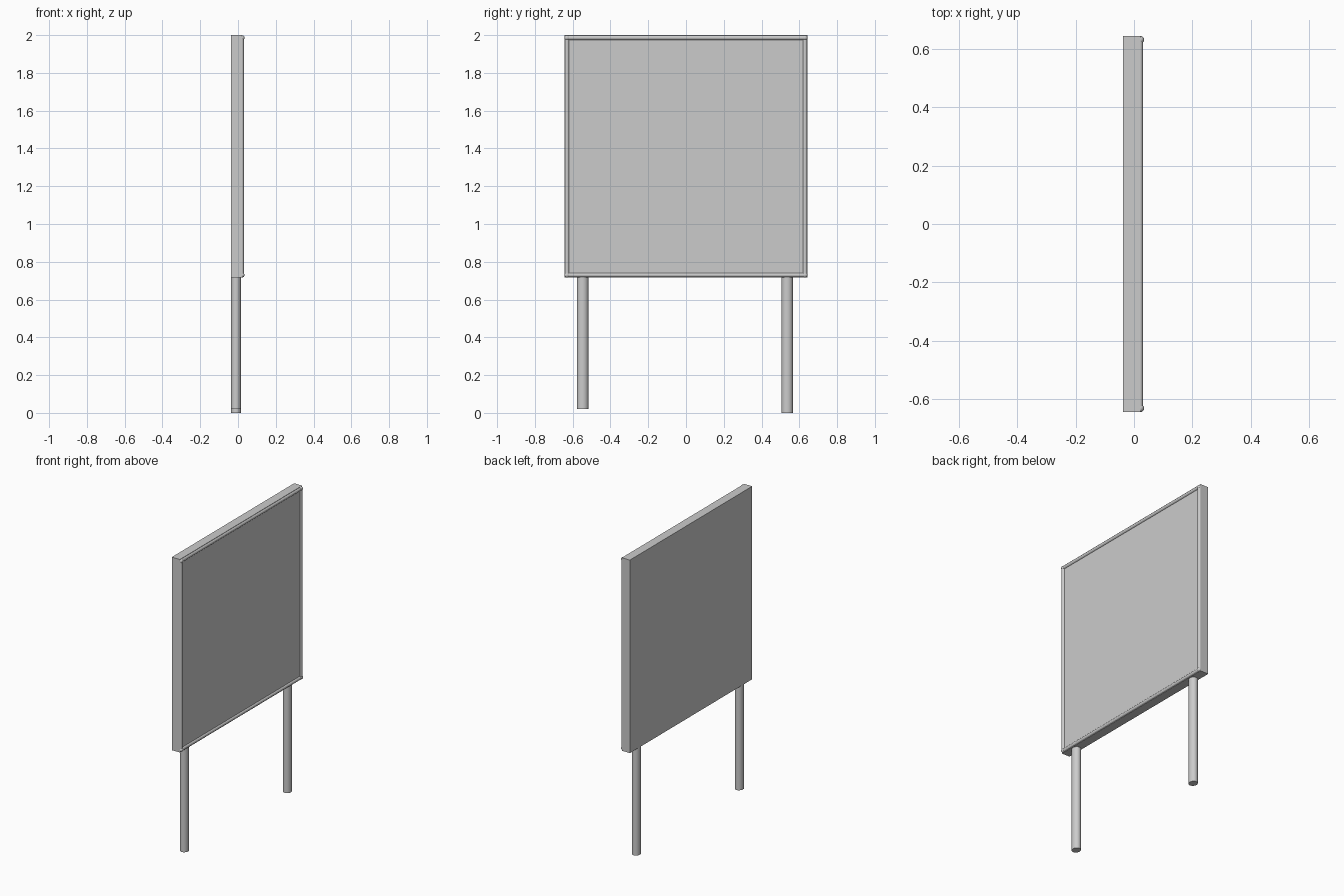
import bpy
from mathutils import Vector

if "Cube" in bpy.data.objects:
    bpy.data.objects.remove(bpy.data.objects["Cube"])

grey = bpy.data.materials.new("plain grey")
grey.diffuse_color = (0.6, 0.6, 0.6, 1)
grey.use_nodes = True
grey.node_tree.nodes["Principled BSDF"].inputs["Base Color"].default_value = grey.diffuse_color

HALF, Z0, Z1 = 0.643, 0.716, 2.0   # board half width, bottom, top
FACE = 0.022                       # x of the framed face


def finish(name, smooth=True):
    ob = bpy.context.object
    ob.name = name
    ob.data.materials.append(grey)
    if smooth:
        bpy.ops.object.shade_smooth_by_angle(angle=0.7)
    return ob


def rod(name, a, b, radius, sides=16):
    a, b = Vector(a), Vector(b)
    d = b - a
    bpy.ops.mesh.primitive_cylinder_add(
        vertices=sides, radius=radius, depth=d.length, location=(a + b) / 2,
        rotation=d.to_track_quat('Z', 'Y').to_euler())
    return finish(name)


# board
bpy.ops.mesh.primitive_cube_add(size=1, location=((FACE - 0.037) / 2, 0, (Z0 + Z1) / 2))
bpy.context.object.scale = (FACE + 0.037, 2 * HALF, Z1 - Z0)
bpy.ops.object.transform_apply(location=False, rotation=False, scale=True)
finish("board", False)

# rounded frame rails on the +x face, with slightly thicker corners
R, X = 0.012, 0.019
Y, ZB, ZT = HALF - 0.013, Z0 + 0.014, Z1 - 0.014
corners = [(X, -Y, ZB), (X, Y, ZB), (X, Y, ZT), (X, -Y, ZT)]
names = ["bottom_rail", "right_rail", "top_rail", "left_rail"]
for i, name in enumerate(names):
    rod(name, corners[i], corners[(i + 1) % 4], R)
    bpy.ops.mesh.primitive_uv_sphere_add(segments=16, ring_count=8, radius=0.0135,
                                         location=Vector(corners[i]) + Vector((0.002, 0, 0)))
    finish("frame_corner")

# legs: one is slightly shorter
for name, y, foot in (("left_leg", -0.547, 0.02), ("right_leg", 0.536, 0.0)):
    leg = rod(name, (-0.0105, y, foot), (-0.0105, y, Z0 + 0.01), 0.0265, 20)
    for v in leg.data.vertices:
        v.co.y *= 1.12
